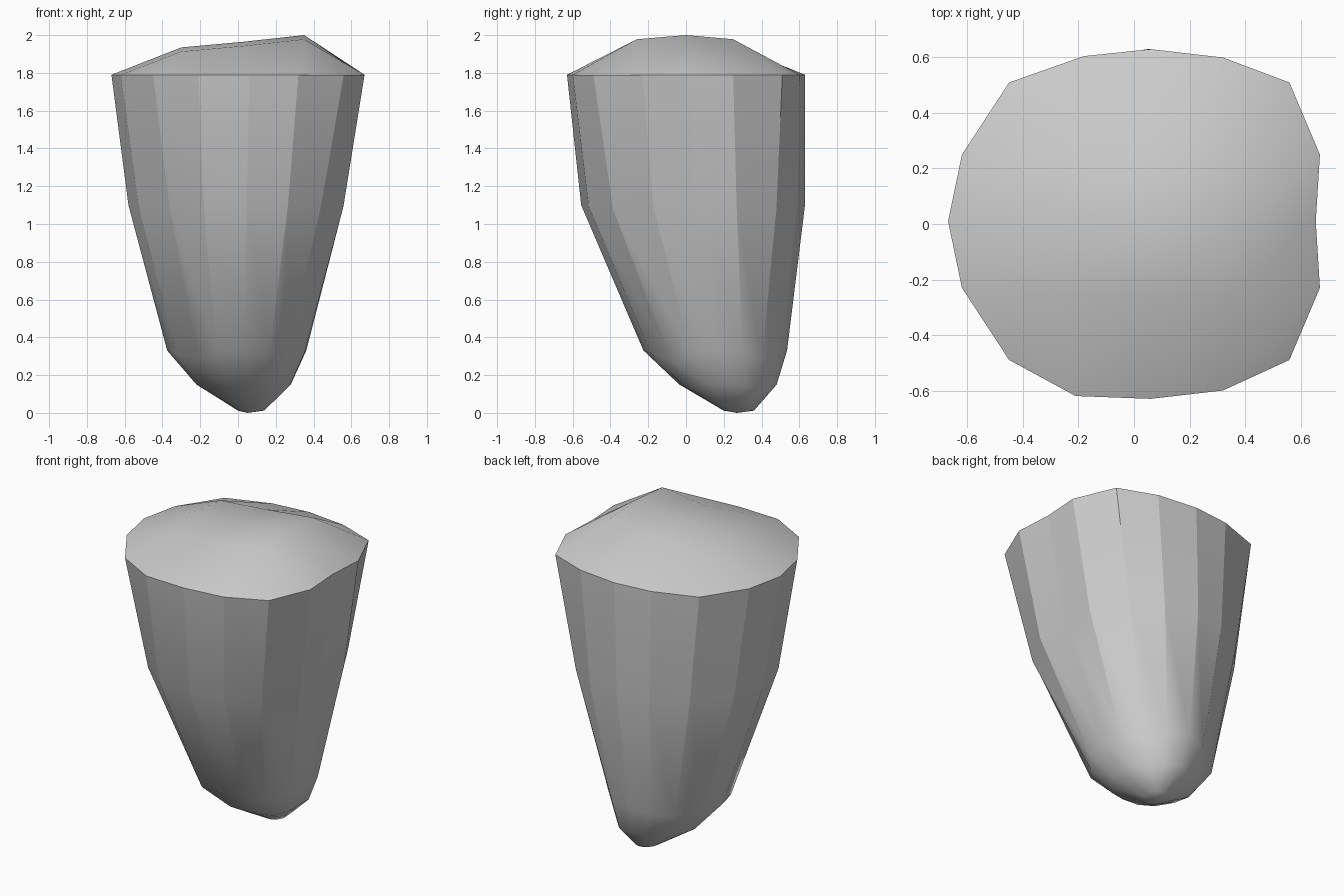
import bpy, bmesh

if "Cube" in bpy.data.objects:
    bpy.data.objects.remove(bpy.data.objects["Cube"])

# Rim outline, counter-clockwise from the front left corner (border of a 4 x 4 grid)
RIM = [(-.45, -.49), (-.21, -.62), (.06, -.63), (.32, -.60),
       (.56, -.49), (.67, -.23), (.655, .01), (.67, .25),
       (.56, .51), (.32, .60), (.06, .63), (-.18, .605),
       (-.45, .51), (-.62, .25), (-.67, .01), (-.62, -.23)]
# Sections: height, x range, y range, corner tuck, corner drop
SECTIONS = [(1.79, -.67, .67, -.63, .63, 1, 0), (1.10, -.58, .57, -.555, .63, .92, .02),
            (.33, -.375, .37, -.225, .535, .80, .05), (.15, -.22, .285, -.035, .48, .80, .03),
            (.012, 0, .14, .20, .36, .9, 0)]

bm = bmesh.new()


def section(z, x0, x1, y0, y1, tuck, drop):
    """Fit the rim outline to the given range at height z, rounding off its corners."""
    cx, cy = (x0 + x1) / 2, (y0 + y1) / 2
    ring = []
    for i, (x, y) in enumerate(RIM):
        w = (1, .25, 0, .25)[i % 4]
        k = 1 - (1 - tuck) * w
        ring.append(bm.verts.new((cx + x / .67 * (x1 - x0) / 2 * k,
                                  cy + y / .63 * (y1 - y0) / 2 * k, z - drop * w)))
    return ring


# Tapered side walls and small foot
rings = [section(*s) for s in SECTIONS]
for a, b in zip(rings, rings[1:]):
    for i in range(16):
        j = (i + 1) % 16
        bm.faces.new((a[i], b[i], b[j], a[j]))
foot = bm.verts.new((.05, .27, 0))
for i in range(16):
    bm.faces.new((rings[-1][(i + 1) % 16], rings[-1][i], foot))

# Domed, sloping top as a 4 x 4 quad grid sharing the rim
grid = {}
border = [(i, 0) for i in range(4)] + [(4, j) for j in range(4)] + \
         [(4 - i, 4) for i in range(4)] + [(0, 4 - j) for j in range(4)]
for key, v in zip(border, rings[0]):
    grid[key] = v
for i, (x, z) in enumerate([(-.30, 1.935), (.03, 1.965), (.35, 2.0)], 1):
    for j, y in enumerate([-.26, 0, .25], 1):
        grid[i, j] = bm.verts.new((x, y, z - (.022 if j != 2 else 0)))
for i in range(4):
    for j in range(4):
        bm.faces.new((grid[i, j], grid[i + 1, j], grid[i + 1, j + 1], grid[i, j + 1]))

# Smooth faces, crisp rim and upright facet edges that fade out near the tip
bmesh.ops.recalc_face_normals(bm, faces=bm.faces)
for f in bm.faces:
    f.smooth = True
for i in range(16):
    for pair in ((rings[0][i], rings[0][i - 1]), (rings[0][i], rings[1][i]),
                 (rings[1][i], rings[2][i])):
        bm.edges.get(pair).smooth = False

mesh = bpy.data.meshes.new("tapered_stone")
bm.to_mesh(mesh)
bm.free()
stone = bpy.data.objects.new("tapered_stone", mesh)
bpy.context.collection.objects.link(stone)
